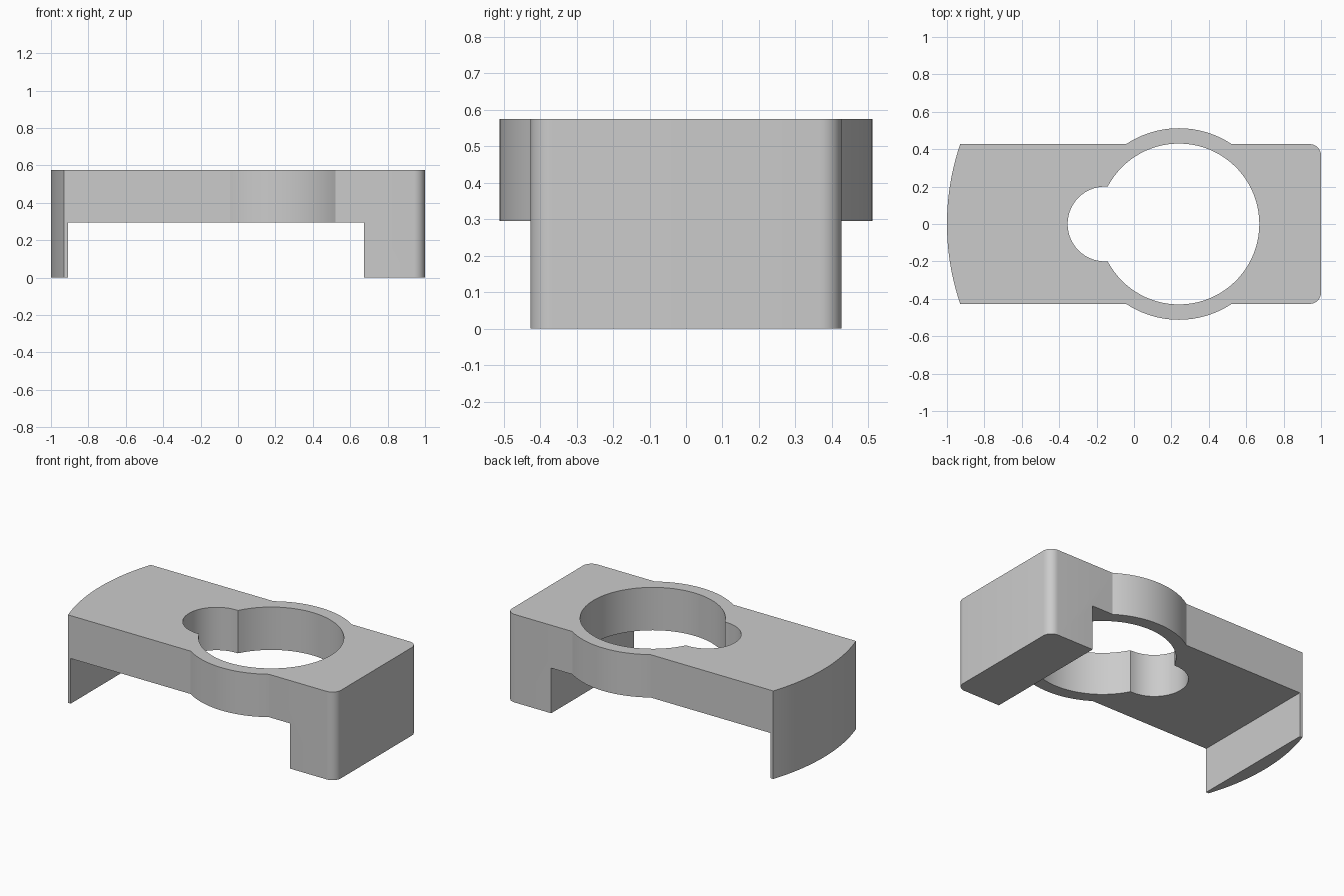
import bpy
import bmesh
from math import atan2, asin, acos, cos, sin, pi, radians, sqrt

cube = bpy.data.objects.get("Cube")
if cube:
    bpy.data.objects.remove(cube, do_unlink=True)

HEIGHT, UNDERSIDE = 0.575, 0.295
HALF_WIDTH = 0.427
RING_X, RING_R, HOLE_R = 0.24, 0.512, 0.43
SLOT_X, SLOT_R = -0.155, 0.2
CORNER_R = 0.06
END_R = 1.325


def arc(cx, cy, r, a0, a1, n):
    return [(cx + r * cos(a0 + (a1 - a0) * i / n),
             cy + r * sin(a0 + (a1 - a0) * i / n)) for i in range(n + 1)]


def prism(name, points, z0, z1):
    bm = bmesh.new()
    face = bm.faces.new([bm.verts.new((x, y, z0)) for x, y in points])
    ext = bmesh.ops.extrude_face_region(bm, geom=[face])
    top = [v for v in ext["geom"] if isinstance(v, bmesh.types.BMVert)]
    bmesh.ops.translate(bm, verts=top, vec=(0, 0, z1 - z0))
    bmesh.ops.recalc_face_normals(bm, faces=bm.faces)
    mesh = bpy.data.meshes.new(name)
    bm.to_mesh(mesh)
    bm.free()
    obj = bpy.data.objects.new(name, mesh)
    bpy.context.collection.objects.link(obj)
    return obj


def cut(target, cutter):
    cutter.hide_render = True
    mod = target.modifiers.new(cutter.name, 'BOOLEAN')
    mod.operation = 'DIFFERENCE'
    mod.solver = 'EXACT'
    mod.object = cutter
    bpy.ops.object.select_all(action='DESELECT')
    bpy.context.view_layer.objects.active = target
    target.select_set(True)
    bpy.ops.object.modifier_apply(modifier=mod.name)
    bpy.data.objects.remove(cutter, do_unlink=True)


# Outline: rounded right corners, ring bulges on both sides, bowed left end
bulge = asin(HALF_WIDTH / RING_R)
bow = asin(HALF_WIDTH / END_R)
cx, cy = 1 - CORNER_R, HALF_WIDTH - CORNER_R
outline = (arc(cx, -cy, CORNER_R, -pi / 2, 0, 8)
           + arc(cx, cy, CORNER_R, 0, pi / 2, 8)
           + arc(RING_X, 0, RING_R, bulge, pi - bulge, 24)
           + arc(END_R - 1, 0, END_R, pi - bow, pi + bow, 24)
           + arc(RING_X, 0, RING_R, pi + bulge, 2 * pi - bulge, 24))
body = prism("bracket_body", outline, 0, HEIGHT)

# Open space between the thin left lip and the thick right foot
gap = [(-0.91, -1), (0.675, -1), (0.675, 1), (-0.91, 1)]
cut(body, prism("underside_gap", gap, -1, UNDERSIDE))

# Keyhole: large round opening joined to a small round slot
meet = pi - asin(SLOT_R / HOLE_R)
keyhole = (arc(RING_X, 0, HOLE_R, -meet, meet, 72)
           + arc(SLOT_X, 0, SLOT_R, pi / 2, 3 * pi / 2, 28))
cut(body, prism("keyhole_cutter", keyhole, -1, 1))

# Plain grey finish
grey = bpy.data.materials.new("plain_grey")
grey.use_nodes = True
colour = (0.6, 0.6, 0.6, 1)
grey.diffuse_color = colour
grey.node_tree.nodes["Principled BSDF"].inputs["Base Color"].default_value = colour
body.data.materials.clear()
body.data.materials.append(grey)

bpy.ops.object.select_all(action='DESELECT')
body.select_set(True)
bpy.context.view_layer.objects.active = body
bpy.ops.object.shade_smooth_by_angle(angle=radians(15))
